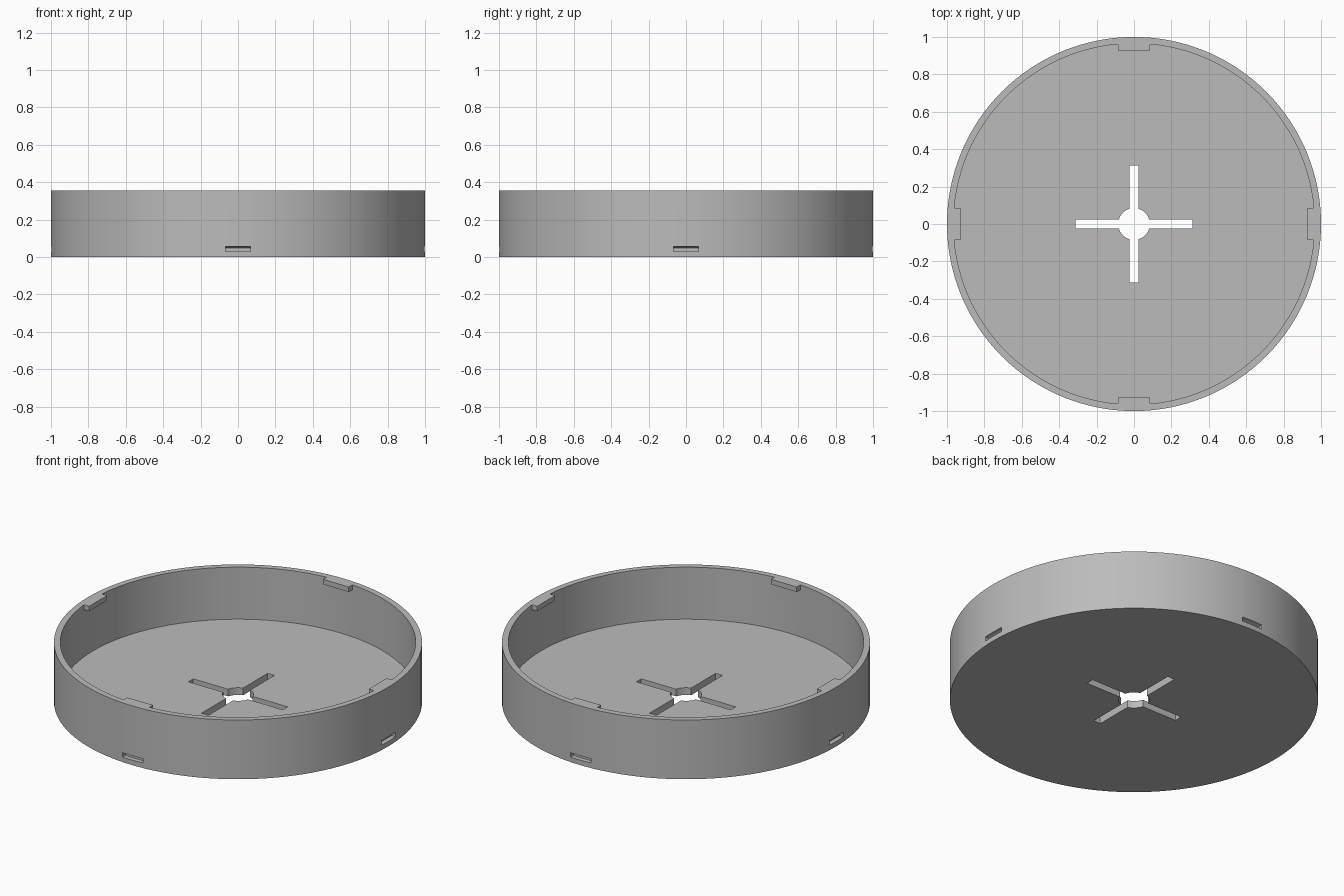
import bpy
import bmesh
from math import cos, sin, pi, radians
from mathutils import Matrix

cube = bpy.data.objects.get("Cube")
if cube:
    bpy.data.objects.remove(cube, do_unlink=True)

HEIGHT, FLOOR, INNER = 0.355, 0.043, 0.965

grey = bpy.data.materials.new("plain grey")
grey.use_nodes = True
grey.diffuse_color = (0.5, 0.5, 0.5, 1)
grey.node_tree.nodes["Principled BSDF"].inputs["Base Color"].default_value = (0.5, 0.5, 0.5, 1)


def prism(name, points, vector):
    """Extrude a closed outline of 3D points along a vector."""
    bm = bmesh.new()
    face = bm.faces.new([bm.verts.new(p) for p in points])
    top = bmesh.ops.extrude_face_region(bm, geom=[face])["geom"]
    bmesh.ops.translate(bm, vec=vector, verts=[v for v in top if isinstance(v, bmesh.types.BMVert)])
    bmesh.ops.recalc_face_normals(bm, faces=bm.faces)
    mesh = bpy.data.meshes.new(name)
    bm.to_mesh(mesh)
    bm.free()
    mesh.materials.append(grey)
    obj = bpy.data.objects.new(name, mesh)
    bpy.context.collection.objects.link(obj)
    return obj


def disc(name, radius, sides, low, high):
    ring = [(radius * cos(2 * pi * i / sides), radius * sin(2 * pi * i / sides), low) for i in range(sides)]
    return prism(name, ring, (0, 0, high - low))


def radial(name, profile, half_width, quarter):
    """Extrude a (radius, height) profile sideways, then turn it about z."""
    obj = prism(name, [(r, -half_width, z) for r, z in profile], (0, 2 * half_width, 0))
    obj.data.transform(Matrix.Rotation(quarter * pi / 2, 4, "Z"))
    return obj


def box_profile(r0, r1, z0, z1):
    return [(r0, z0), (r1, z0), (r1, z1), (r0, z1)]


def combine(target, tool, operation):
    """Apply a boolean and discard the tool object."""
    mod = target.modifiers.new(operation, "BOOLEAN")
    mod.operation, mod.solver, mod.object = operation, "EXACT", tool
    bpy.context.view_layer.objects.active = target
    bpy.ops.object.modifier_apply(modifier=mod.name)
    bpy.data.objects.remove(tool, do_unlink=True)


# Round tray: outer disc hollowed from above
tray = disc("round_tray", 1, 128, 0, HEIGHT)
combine(tray, disc("hollow", INNER, 128, FLOOR, HEIGHT + 0.1), "DIFFERENCE")

# Central hole with four radiating slots
combine(tray, disc("centre_hole", 0.085, 24, -0.1, 0.2), "DIFFERENCE")
for along_x in (True, False):
    slot = radial("cross_slot", box_profile(-0.313, 0.313, -0.1, 0.2), 0.023, 0 if along_x else 1)
    combine(tray, slot, "DIFFERENCE")

# Rim tabs and the matching pockets low on the outer wall
for q in range(4):
    tab = radial("rim_tab", box_profile(0.927, 0.985, HEIGHT - 0.03, HEIGHT), 0.085, q)
    combine(tray, tab, "UNION")
    pocket = radial("wall_pocket", [(0.972, 0.03), (1.05, 0.03), (1.05, 0.056), (0.99, 0.056), (0.972, 0.047)], 0.067, q)
    combine(tray, pocket, "DIFFERENCE")

# Smooth walls with crisp edges
bpy.ops.object.select_all(action="DESELECT")
tray.select_set(True)
bpy.context.view_layer.objects.active = tray
bpy.ops.object.shade_smooth_by_angle(angle=radians(30))
